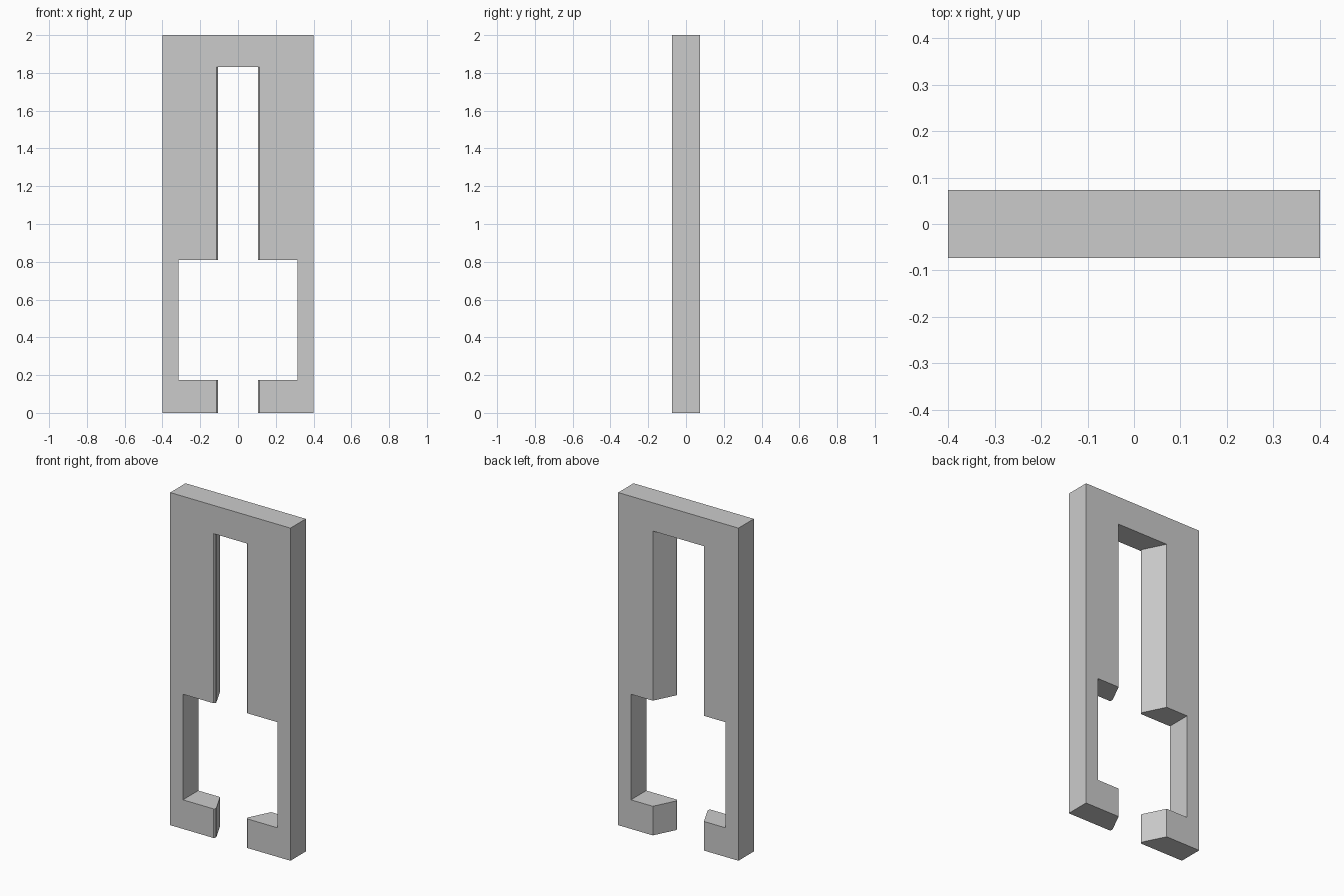
import bpy
import bmesh

cube = bpy.data.objects.get("Cube")
if cube:
    bpy.data.objects.remove(cube, do_unlink=True)

HALF_WIDTH, HALF_DEPTH, HEIGHT = 0.4, 0.073, 2.0

grey = bpy.data.materials.new("plain_grey")
grey.use_nodes = True
colour = (0.6, 0.6, 0.6, 1)
grey.diffuse_color = colour
grey.node_tree.nodes["Principled BSDF"].inputs["Base Color"].default_value = colour


def prism(name, half_profile, bottom, top):
    """Mirror a half outline (x, y) across x and extrude it upwards."""
    outline = half_profile + [(-x, y) for x, y in reversed(half_profile)]
    bm = bmesh.new()
    base = bm.faces.new([bm.verts.new((x, y, bottom)) for x, y in outline])
    up = bmesh.ops.extrude_face_region(bm, geom=[base])["geom"]
    verts = [v for v in up if isinstance(v, bmesh.types.BMVert)]
    bmesh.ops.translate(bm, verts=verts, vec=(0, 0, top - bottom))
    bmesh.ops.recalc_face_normals(bm, faces=bm.faces)
    mesh = bpy.data.meshes.new(name)
    bm.to_mesh(mesh)
    bm.free()
    mesh.materials.append(grey)
    obj = bpy.data.objects.new(name, mesh)
    bpy.context.collection.objects.link(obj)
    return obj


# Upright slab
frame = prism("slotted_frame", [(HALF_WIDTH, -HALF_DEPTH), (HALF_WIDTH, HALF_DEPTH)], 0, HEIGHT)

# Tall slot: blunt lip at the front, flaring towards the back, open at the bottom
slot = prism("slot_cutter", [(0.113, -0.2), (0.113, -HALF_DEPTH), (0.106, -0.067),
                             (0.105, -0.056), (0.17, HALF_DEPTH), (0.17, 0.2)], -0.2, 1.83)

# Wide rectangular window in the lower half
window = prism("window_cutter", [(0.315, -0.3), (0.315, 0.3)], 0.175, 0.81)

for cutter in (slot, window):
    cut = frame.modifiers.new(cutter.name, 'BOOLEAN')
    cut.operation = 'DIFFERENCE'
    cut.solver = 'EXACT'
    cut.object = cutter

# Apply the cuts and drop the cutters
bpy.context.view_layer.update()
evaluated = frame.evaluated_get(bpy.context.evaluated_depsgraph_get())
result = bpy.data.meshes.new_from_object(evaluated)
frame.modifiers.clear()
frame.data = result
for cutter in (slot, window):
    bpy.data.objects.remove(cutter, do_unlink=True)
